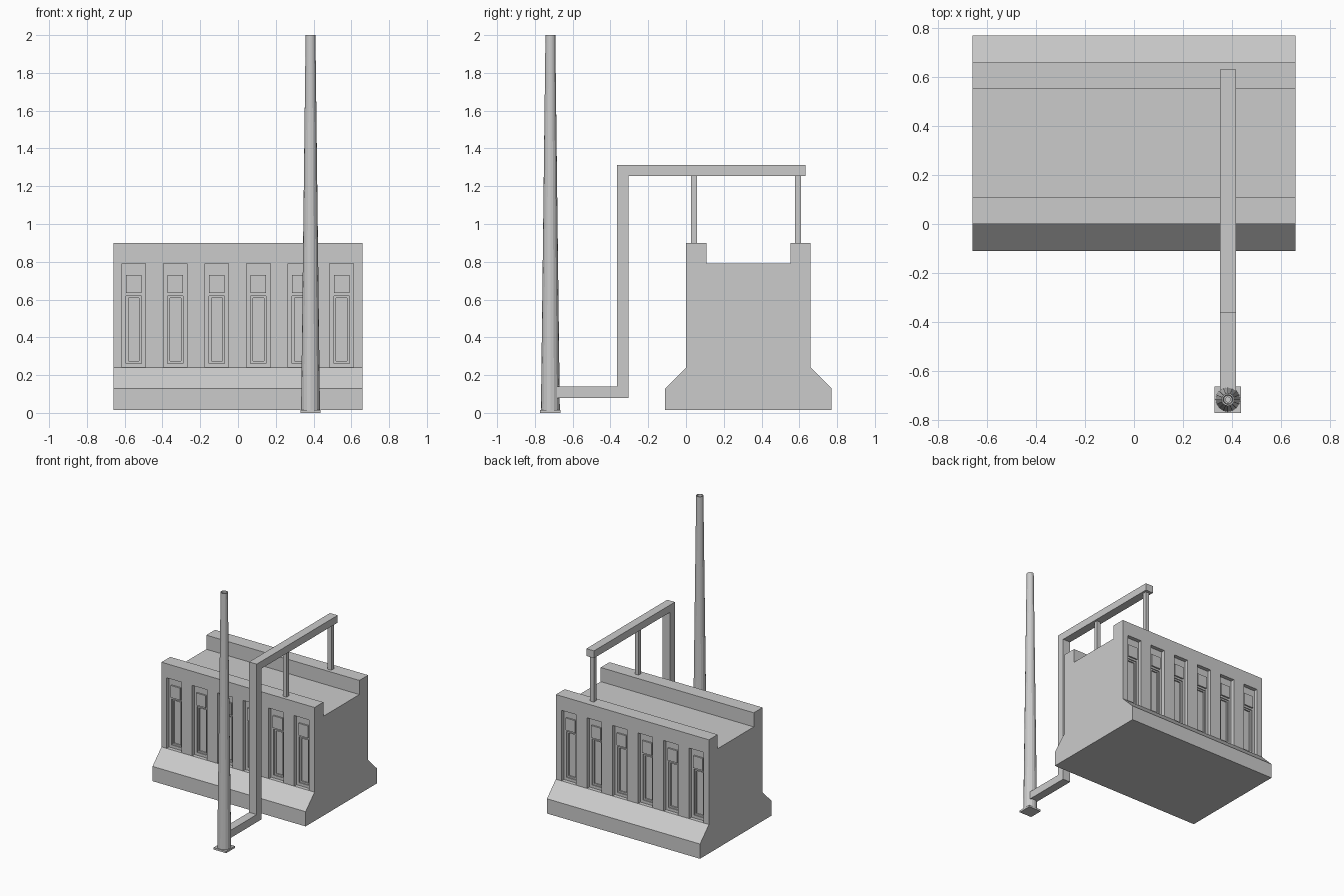
import bpy, bmesh
from mathutils import Matrix, Vector

cube = bpy.data.objects.get("Cube")
if cube:
    bpy.data.objects.remove(cube, do_unlink=True)

grey = bpy.data.materials.new("light_grey")
grey.use_nodes = True
grey.diffuse_color = (0.6, 0.6, 0.6, 1)
for node in grey.node_tree.nodes:
    if node.type == 'BSDF_PRINCIPLED':
        node.inputs["Base Color"].default_value = (0.6, 0.6, 0.6, 1)


def finish(name, bm):
    bmesh.ops.recalc_face_normals(bm, faces=bm.faces)
    mesh = bpy.data.meshes.new(name)
    bm.to_mesh(mesh)
    bm.free()
    mesh.materials.append(grey)
    obj = bpy.data.objects.new(name, mesh)
    bpy.context.collection.objects.link(obj)
    return obj


def add_box(bm, low, high):
    low, high = Vector(low), Vector(high)
    matrix = Matrix.Translation((low + high) / 2) @ Matrix.Diagonal((*(high - low), 1))
    bmesh.ops.create_cube(bm, size=1, matrix=matrix)


def box(name, low, high):
    bm = bmesh.new()
    add_box(bm, low, high)
    return finish(name, bm)


def extrude_profile(name, profile, x0, x1):
    """Extrude a closed y-z outline along x."""
    bm = bmesh.new()
    face = bm.faces.new([bm.verts.new((x0, y, z)) for y, z in profile])
    moved = bmesh.ops.extrude_face_region(bm, geom=[face])["geom"]
    verts = [v for v in moved if isinstance(v, bmesh.types.BMVert)]
    bmesh.ops.translate(bm, verts=verts, vec=(x1 - x0, 0, 0))
    return finish(name, bm)


MID = 0.33  # centre line of the hall in y
WALL = 0.33  # half depth of the hall
NICHE = 0.03
CENTRES = [-0.002 + 0.22 * (i - 2.5) for i in range(6)]

# Hall: flared footing, straight walls, parapets around a sunken roof
half = [(0.44, 0.015), (0.44, 0.13), (WALL, 0.24), (WALL, 0.9), (0.222, 0.9), (0.222, 0.79)]
profile = [(MID + y, z) for y, z in half] + [(MID - y, z) for y, z in reversed(half)]
hall = extrude_profile("hall", profile, -0.66, 0.66)


def carve(name, half_width, z0, z1, start, end):
    """Cut one row of openings into both long walls."""
    bm = bmesh.new()
    for x in CENTRES:
        for side in (-1, 1):
            a, b = (MID + side * (WALL - d) for d in (start, end))
            add_box(bm, (x - half_width, min(a, b), z0), (x + half_width, max(a, b), z1))
    cutter = finish(name, bm)
    cutter.hide_render = True
    mod = hall.modifiers.new(name, 'BOOLEAN')
    mod.object = cutter
    mod.operation = 'DIFFERENCE'
    mod.solver = 'EXACT'
    bpy.context.view_layer.objects.active = hall
    bpy.ops.object.modifier_apply(modifier=name)
    bpy.data.objects.remove(cutter, do_unlink=True)


# Tall niches, then stepped window recesses inside them
carve("niche_cutter", 0.063, 0.24, 0.79, -0.05, NICHE)
carve("window_cutter", 0.041, 0.262, 0.62, 0.01, NICHE + 0.008)
carve("window_inner_cutter", 0.029, 0.274, 0.608, 0.01, NICHE + 0.018)

# Square panels above the windows
bm = bmesh.new()
for x in CENTRES:
    for side in (-1, 1):
        y = MID + side * (WALL - NICHE)
        add_box(bm, (x - 0.041, y - 0.012, 0.635), (x + 0.041, y + 0.012, 0.73))
finish("upper_panels", bm)

# Chimney: tapered shaft with a hollow stepped mouth, on a square plate
CX, CY = 0.384, -0.718
bm = bmesh.new()
SIDES = 16
shaft = [(0.05, 0.015), (0.026, 2.0), (0.02, 2.0), (0.017, 1.97), (0.01, 1.97), (0.01, 1.95)]
rings = []
for radius, z in shaft:
    ring = bmesh.ops.create_circle(bm, segments=SIDES, radius=radius,
                                   matrix=Matrix.Translation((CX, CY, z)))["verts"]
    rings.append(ring)
for lower, upper in zip(rings, rings[1:]):
    for i in range(SIDES):
        j = (i + 1) % SIDES
        bm.faces.new((lower[i], lower[j], upper[j], upper[i]))
bm.faces.new(rings[0])
bm.faces.new(rings[-1])
finish("chimney", bm)
box("chimney_plate", (CX - 0.054, CY - 0.054, 0), (CX + 0.054, CY + 0.054, 0.015))

# Square duct running from the chimney, up and over the roof
duct = [(-0.69, 0.08), (-0.305, 0.08), (-0.305, 1.255), (0.632, 1.255),
        (0.632, 1.312), (-0.365, 1.312), (-0.365, 0.14), (-0.69, 0.14)]
extrude_profile("duct", duct, CX - 0.033, CX + 0.033)

# Posts holding the duct on the parapets
for name, y in (("front_post", 0.043), ("back_post", 0.594)):
    box(name, (CX - 0.016, y - 0.016, 0.9), (CX + 0.016, y + 0.016, 1.255))
